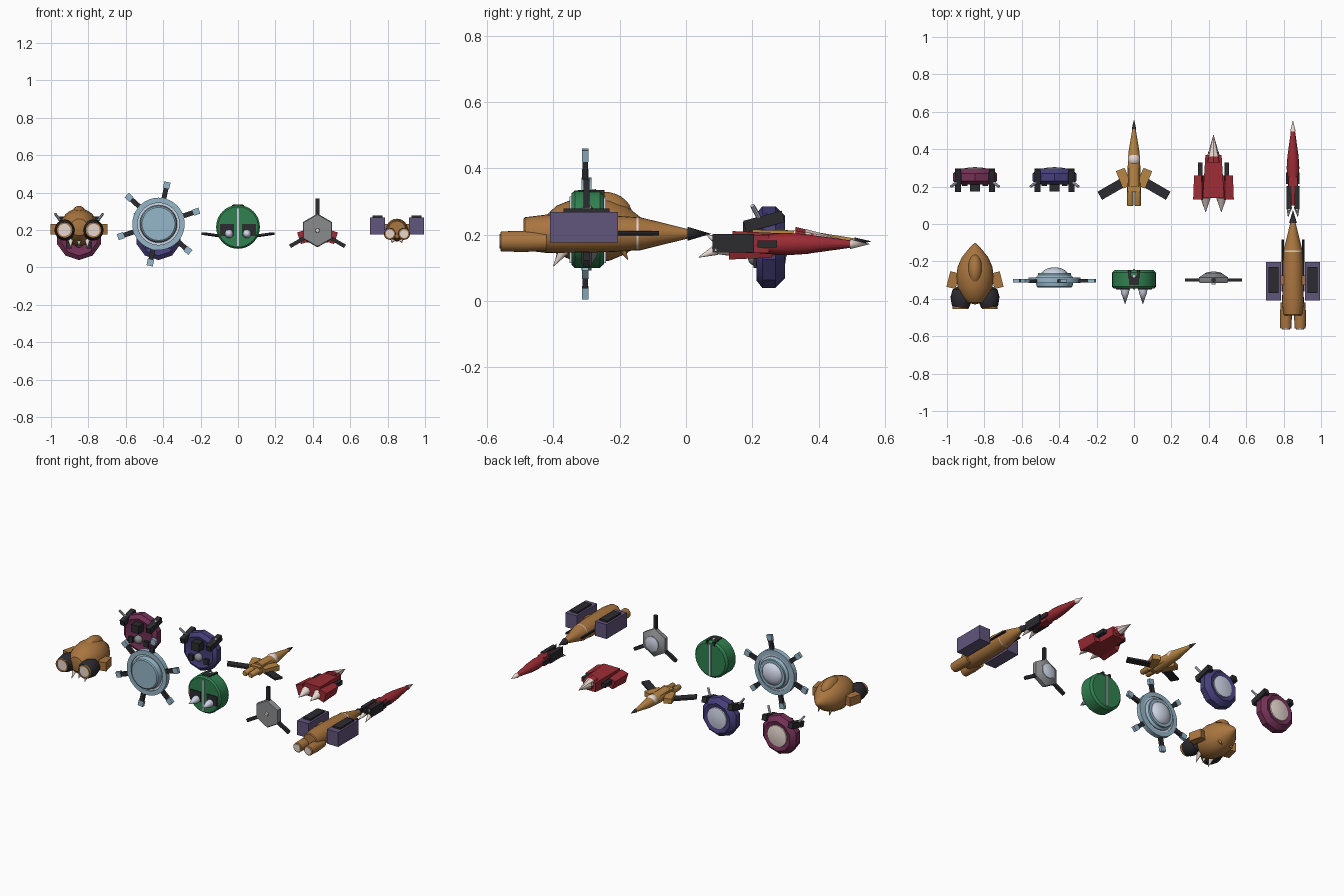
import bpy, bmesh, math
from mathutils import Vector, Matrix, Euler

if "Cube" in bpy.data.objects:
    bpy.data.objects.remove(bpy.data.objects["Cube"])

COL = dict(brown=(.40, .18, .05), gold=(.48, .24, .06), black=(.025, .025, .03), pale=(.8, .68, .62),
           sky=(.30, .47, .58), glass=(.62, .66, .78), maroon=(.17, .03, .09), navy=(.06, .05, .2),
           green=(.03, .22, .08), grey=(.25, .26, .27), violet=(.12, .09, .2), red=(.33, .025, .035))
MATS = {}
for k, c in COL.items():
    MATS[k] = bpy.data.materials.new(k)
    MATS[k].diffuse_color = (*c, 1)


def add(name, bm, mat, matrix):
    bmesh.ops.recalc_face_normals(bm, faces=bm.faces[:])
    me = bpy.data.meshes.new(name)
    bm.to_mesh(me)
    bm.free()
    me.materials.append(MATS[mat])
    o = bpy.data.objects.new(name, me)
    bpy.context.collection.objects.link(o)
    o.matrix_world = matrix
    return o


def box(name, mat, loc, size, rot=(0, 0, 0), taper=1):
    """Box; taper narrows its x and z at the +y end."""
    bm = bmesh.new()
    bmesh.ops.create_cube(bm, size=1)
    for v in bm.verts:
        k = taper if v.co.y > 0 else 1
        v.co = Vector((v.co.x * size[0] * k, v.co.y * size[1], v.co.z * size[2] * k))
    e = Euler([math.radians(a) for a in rot])
    return add(name, bm, mat, Matrix.Translation(loc) @ e.to_matrix().to_4x4())


def lathe(name, mat, loc, prof, n=24, d=(0, 1, 0), flat=1):
    """Revolve (distance, radius) points about direction d; flat squashes height."""
    bm = bmesh.new()
    rings = []
    for t, r in prof:
        if r == 0:
            rings.append([bm.verts.new((0, 0, t))])
        else:
            rings.append([bm.verts.new((r * math.cos(a), r * flat * math.sin(a), t))
                          for a in (math.pi / 2 + 2 * math.pi * i / n for i in range(n))])
    for a, b in zip(rings, rings[1:]):
        for i in range(n):
            f = [a[i % len(a)], a[(i + 1) % len(a)], b[(i + 1) % len(b)], b[i % len(b)]]
            bm.faces.new(list(dict.fromkeys(f)))
    for r in (rings[0], rings[-1]):
        if len(r) > 1:
            bm.faces.new(r)
    q = Vector(d).to_track_quat('Z', 'Y')
    return add(name, bm, mat, Matrix.Translation(loc) @ q.to_matrix().to_4x4())


def rod(name, mat, p, q, r1, r2, n=16):
    d = Vector(q) - Vector(p)
    return lathe(name, mat, p, [(0, r1), (d.length, r2)], n, d)


def ball(name, mat, loc, rad):
    bm = bmesh.new()
    bmesh.ops.create_uvsphere(bm, u_segments=24, v_segments=14, radius=1)
    return add(name, bm, mat, Matrix.Translation(loc) @ Matrix.Diagonal((*rad, 1)))


def torus(name, mat, loc, r_in, r_out, y0, y1):
    """Flat hoop around the y axis with a rectangular section."""
    bm = bmesh.new()
    n = 40
    sec = [(r_in, y0), (r_out, y0), (r_out, y1), (r_in, y1)]
    R = [[bm.verts.new((r * math.cos(i * math.tau / n), y, r * math.sin(i * math.tau / n)))
          for r, y in sec] for i in range(n)]
    for i in range(n):
        for j in range(4):
            a, b = R[i], R[(i + 1) % n]
            bm.faces.new([a[j], a[(j + 1) % 4], b[(j + 1) % 4], b[j]])
    return add(name, bm, mat, Matrix.Translation(loc))


# Egg ship: hull, back hump, thrusters, side fins, claws
x = -.85
lathe('egg_hull', 'brown', (x, 0, .215), [(-.43, 0), (-.42, .045), (-.39, .073), (-.34, .093), (-.28, .1),
      (-.23, .093), (-.18, .072), (-.14, .04), (-.115, .018), (-.1, 0)], 32)
ball('egg_hump', 'brown', (x, -.25, .26), (.045, .088, .07))
for s in (-1, 1):
    lathe('egg_thruster', 'black', (x + s * .075, 0, .2), [(-.448, .042), (-.43, .05), (-.39, .056), (-.35, .045), (-.325, 0)])
    torus('egg_thruster_ring', 'brown', (x + s * .078, 0, .2), .033, .042, -.455, -.44)
    lathe('egg_thruster_glow', 'pale', (x + s * .078, 0, .2), [(-.452, .033), (-.44, .033)])
    box('egg_side_fin', 'brown', (x + s * .118, -.3, .205), (.05, .085, .055), (0, 0, s * 14))
    rod('egg_rear_claw', 'pale', (x + s * .045, -.36, .165), (x + s * .045, -.4, .105), .02, .001)
    rod('egg_front_claw', 'brown', (x + s * .04, -.2, .17), (x + s * .04, -.175, .125), .015, .001)
rod('egg_middle_claw', 'pale', (x, -.37, .16), (x, -.395, .115), .018, .001)

# Ring ship: disc, hoop, dome, six spokes
x, z = -.425, .233
lathe('ring_disc', 'sky', (x, 0, z), [(-.34, .088), (-.335, .095), (-.315, .1), (-.285, .1), (-.27, .085)], 40)
torus('ring_hoop', 'sky', (x, 0, z), .112, .14, -.315, -.285)
torus('ring_pale_hoop', 'glass', (x, 0, z), .098, .114, -.305, -.29)
torus('ring_dome_collar', 'sky', (x, 0, z), .07, .088, -.285, -.262)
ball('ring_dome', 'glass', (x, -.275, z), (.073, .043, .073))
for k in range(6):
    a = math.radians(18 + 60 * k)
    for nm, m, r, sz in (('ring_spoke', 'black', .165, (.07, .017, .026)), ('ring_spoke_tip', 'sky', .212, (.034, .02, .034))):
        box(nm, m, (x + r * math.cos(a), -.304, z + r * math.sin(a)), sz, (0, -math.degrees(a), 0))

# Drum ship: drum, dark bays, spikes, centre strip, top block
lathe('drum_body', 'green', (0, 0, .217), [(-.345, .108), (-.335, .117), (-.26, .117), (-.247, .105)], 32)
for y in (-.347, -.245):
    box('drum_strip', 'glass', (0, y, .215), (.012, .008, .2))
for s in (-1, 1):
    box('drum_bay', 'black', (s * .058, -.342, .2), (.075, .014, .065))
    lathe('drum_spike', 'glass', (s * .048, 0, .18), [(-.43, 0), (-.365, .022), (-.34, .024)])
    box('drum_top_rail', 'black', (s * .024, -.268, .322), (.014, .045, .025))
box('drum_top_block', 'black', (0, -.3, .323), (.055, .05, .025))
rod('drum_top_sensor', 'glass', (0, -.28, .32), (0, -.28, .338), .012, .008)

# Hex ship: hexagonal hull, lenses, three arms
x, z = .425, .198
lathe('hex_hull', 'grey', (x, 0, z), [(-.315, .085), (-.305, .09), (-.285, .09), (-.265, .055)], 6)
lathe('hex_lens', 'glass', (x, 0, z), [(-.28, .048), (-.262, .045), (-.256, .025), (-.254, 0)])
lathe('hex_front_eye', 'pale', (x, 0, z), [(-.324, .01), (-.31, .013)])
for deg in (90, 210, 330):
    a = math.radians(deg)
    box('hex_arm', 'black', (x + .122 * math.cos(a), -.3, z + .122 * math.sin(a)), (.095, .017, .02), (0, -deg, 0))

# Cargo rocket: fuselage, nose, engines, side containers
x = .85
lathe('rocket_fuselage', 'brown', (x, 0, .203), [(-.49, .045), (-.485, .05), (-.42, .058), (-.22, .055), (-.15, .05)])
lathe('rocket_band', 'pale', (x, 0, .203), [(-.15, .05), (-.143, .05)])
lathe('rocket_nose', 'brown', (x, 0, .203), [(-.143, .051), (.015, .012)])
lathe('rocket_tip', 'black', (x, 0, .203), [(.005, .021), (.075, 0)])
for s in (-1, 1):
    lathe('rocket_engine', 'brown', (x + s * .038, 0, .18), [(-.56, .026), (-.558, .03), (-.49, .032), (-.42, .028)])
    lathe('rocket_engine_glow', 'pale', (x + s * .038, 0, .18), [(-.563, .022), (-.55, .022)])
    box('rocket_container', 'violet', (x + s * .105, -.307, .222), (.08, .205, .092))
    box('rocket_container_lid', 'black', (x + s * .105, -.3, .272), (.054, .14, .014))
    box('rocket_strut', 'brown', (x + s * .06, -.3, .215), (.05, .05, .035))
    rod('rocket_rail', 'black', (x + s * .055, -.36, .205), (x + s * .055, -.082, .205), .007, .007, 8)

# Two pod ships: faceted drum, rear lens, front gear, raised guns
for nm, m, x in (('crimson', 'maroon', -.85), ('indigo', 'navy', -.425)):
    z = .163
    lathe(nm + '_pod_hull', m, (x, 0, z), [(.222, .075), (.212, .1), (.23, .123), (.27, .123), (.298, .095), (.29, .07)], 10)
    lathe(nm + '_pod_lens', 'pale' if m == 'maroon' else 'glass', (x, 0, z), [(.28, .07), (.296, .066), (.302, .035), (.304, 0)])
    box(nm + '_front_block', 'black', (x, .2, z + .05), (.055, .055, .05))
    ball(nm + '_front_eye', 'grey', (x, .208, z - .03), (.026, .022, .026))
    for s in (-1, 1):
        box(nm + '_front_vent', 'black', (x + s * .055, .214, z - .045), (.03, .02, .035))
        box(nm + '_gun', 'black', (x + s * .092, .235, z + .077), (.032, .12, .036), (15, 0, 0))
        rod(nm + '_gun_rod', 'glass', (x + s * .095, .225, z + .08), (x + s * .128, .2, z + .125), .008, .007, 8)

# Fighter: long nose, cockpit ball, swept black wings
z = .18
lathe('fighter_nose', 'gold', (0, 0, z), [(.2, .036), (.3, .034), (.38, .03), (.515, .008)])
lathe('fighter_tip', 'black', (0, 0, z), [(.508, .012), (.56, 0)])
ball('fighter_cockpit', 'pale', (0, .345, z + .006), (.033, .036, .033))
box('fighter_body', 'gold', (0, .235, z), (.07, .13, .05), taper=.8)
for s in (-1, 1):
    lathe('fighter_engine', 'gold', (s * .02, 0, z), [(.095, .014), (.1, .017), (.22, .019)], 16)
    box('fighter_shoulder', 'gold', (s * .055, .245, z - .003), (.05, .1, .032), (0, 0, s * -22))
    box('fighter_wing', 'black', (s * .122, .186, z - .008), (.14, .05, .012), (0, s * -7, s * -30))

# Wide red ship: wedge hull, pods, pale nose and tail spikes
x, z = .425, .172
box('wide_hull', 'red', (x, .255, z), (.115, .23, .078), taper=.75)
lathe('wide_nose', 'red', (x, 0, z + .01), [(.33, .042), (.385, .028)], 8)
lathe('wide_nose_spike', 'pale', (x, 0, z + .012), [(.36, .034), (.48, 0)], 8)
for s in (-1, 1):
    box('wide_pod', 'red', (x + s * .075, .195, z - .008), (.05, .13, .065), (0, s * 18, 0), .85)
    box('wide_gun', 'black', (x + s * .072, .28, z + .005), (.024, .1, .026))
    rod('wide_tail_spike', 'pale', (x + s * .042, .142, z - .01), (x + s * .042, .063, z - .025), .028, .001)

# Slim red ship: needle nose, black thrusters, tail spikes
x, z = .85, .172
lathe('slim_hull', 'red', (x, 0, z), [(.1, .02), (.2, .026), (.3, .034), (.36, .03), (.505, .01)], 12)
lathe('slim_tip', 'pale', (x, 0, z), [(.495, .015), (.555, 0)], 12)
box('slim_collar', 'red', (x, .215, z), (.05, .07, .055))
for s in (-1, 1):
    box('slim_thruster', 'black', (x + s * .022, .142, z + .002), (.026, .125, .056))
    box('slim_side_gun', 'black', (x + s * .03, .245, z), (.012, .06, .02))
    rod('slim_tail_spike', 'pale', (x + s * .02, .09, z - .018), (x + s * .026, .038, z - .04), .016, .001)
    rod('slim_upper_spike', 'pale', (x + s * .02, .09, z + .012), (x + s * .024, .06, z + .03), .012, .001)

bpy.ops.object.select_all(action='SELECT')
bpy.context.view_layer.objects.active = bpy.data.objects['egg_hull']
bpy.ops.object.shade_smooth_by_angle(angle=math.radians(32))

for m in bpy.data.materials:
    if m.users and not m.is_grease_pencil:
        m.use_nodes = True
        m.node_tree.nodes["Principled BSDF"].inputs["Base Color"].default_value = m.diffuse_color
